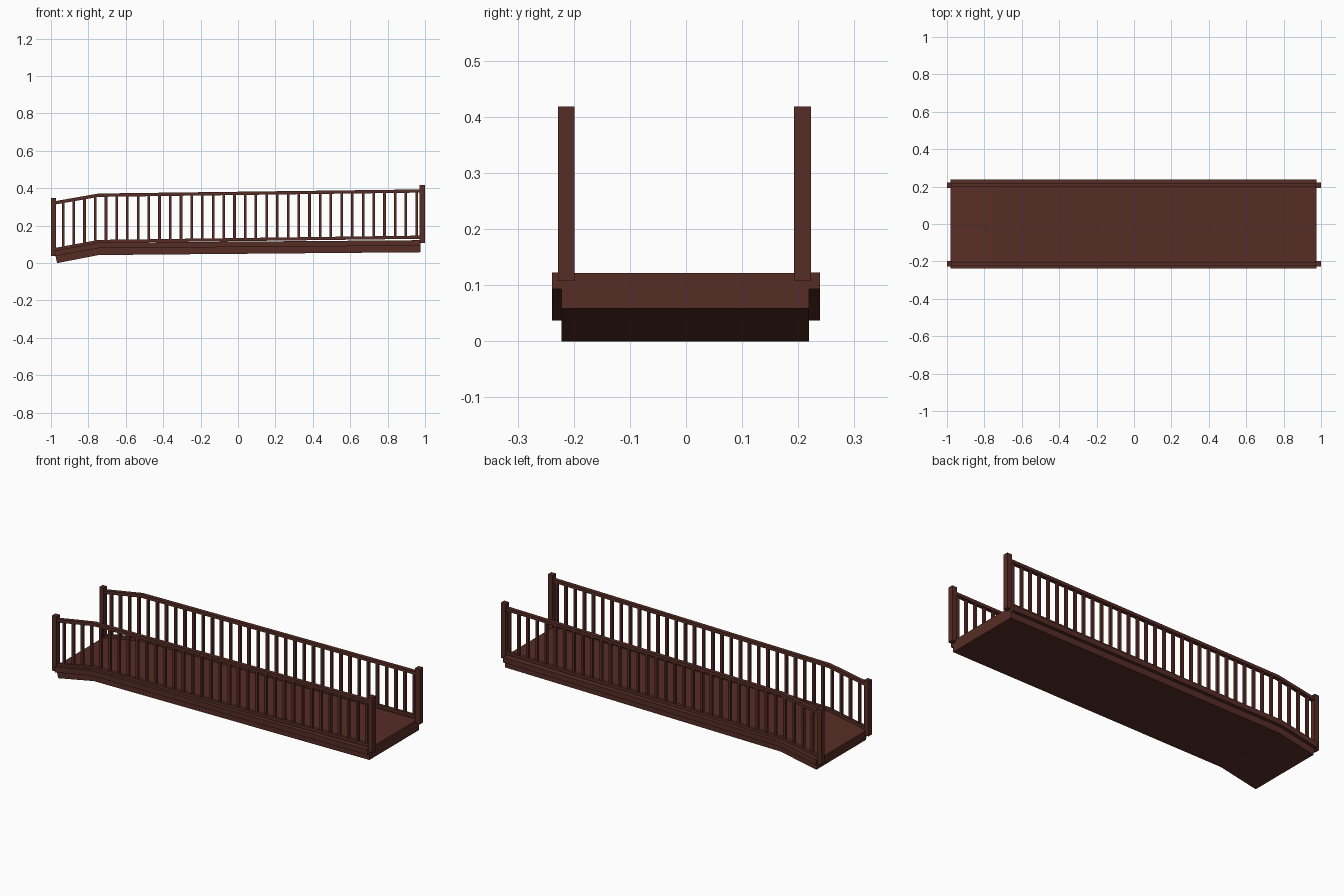
import bpy

if "Cube" in bpy.data.objects:
    bpy.data.objects.remove(bpy.data.objects["Cube"])

wood = bpy.data.materials.new("dark red brown wood")
wood.diffuse_color = (0.095, 0.026, 0.019, 1)
wood.use_nodes = True
wood.node_tree.nodes["Principled BSDF"].inputs["Base Color"].default_value = wood.diffuse_color


def mesh_object(name, verts, faces):
    me = bpy.data.meshes.new(name)
    me.from_pydata(verts, [], faces)
    me.materials.append(wood)
    ob = bpy.data.objects.new(name, me)
    bpy.context.collection.objects.link(ob)
    return ob


def extrude_profile(name, bottom, top, y0, y1):
    """Side profile (x, z) given by a bottom and a top line, extruded along y."""
    n = len(bottom)
    verts = [(x, y, z) for y in (y0, y1) for x, z in bottom + top]
    k = 2 * n
    faces = []
    for i in range(n - 1):
        faces += [(i, i + 1, n + i + 1, n + i),
                  (k + i, k + n + i, k + n + i + 1, k + i + 1),
                  (i, k + i, k + i + 1, i + 1),
                  (n + i, n + i + 1, k + n + i + 1, k + n + i)]
    faces += [(0, n, k + n, k), (n - 1, k + n - 1, k + k - 1, k - 1)]
    return mesh_object(name, verts, faces)


def box(name, x0, x1, y0, y1, z0, z1):
    return extrude_profile(name, [(x0, z0), (x1, z0)], [(x0, z1), (x1, z1)], y0, y1)


def line_z(pts, x):
    """Height of a three-point line at x."""
    a, b, c = pts
    p, q = (a, b) if x < b[0] else (b, c)
    return p[1] + (q[1] - p[1]) * (x - p[0]) / (q[0] - p[0])


# sloping deck with a bend near the left end
extrude_profile("deck", [(-0.967, 0.0), (-0.745, 0.043), (0.975, 0.058)],
                [(-0.982, 0.064), (-0.75, 0.107), (0.975, 0.122)], -0.2215, 0.2195)

low_bot = [(-0.985, 0.063), (-0.745, 0.108), (0.985, 0.130)]
low_top = [(-0.985, 0.080), (-0.745, 0.124), (0.985, 0.147)]
top_bot = [(-0.985, 0.312), (-0.745, 0.354), (0.985, 0.377)]
top_top = [(-0.985, 0.330), (-0.745, 0.372), (0.985, 0.394)]
COUNT = 34

for side, yc, edge in (("front", -0.2135, -0.239), ("back", 0.2075, 0.2385)):
    # edge beam along the deck
    inner = 0.205 if edge > 0 else -0.205
    extrude_profile(side + "_edge_beam",
                    [(-0.975, 0.037), (-0.745, 0.080), (0.975, 0.093)],
                    [(-0.982, 0.066), (-0.75, 0.109), (0.975, 0.1225)],
                    min(inner, edge), max(inner, edge))
    # rails
    extrude_profile(side + "_bottom_rail", low_bot, low_top, yc - 0.009, yc + 0.009)
    extrude_profile(side + "_top_rail", top_bot, top_top, yc - 0.011, yc + 0.011)
    # end posts
    box(side + "_left_post", -1.0, -0.973, yc - 0.015, yc + 0.015, 0.037, 0.348)
    box(side + "_right_post", 0.971, 1.0, yc - 0.015, yc + 0.015, 0.107, 0.418)
    # balusters
    for i in range(COUNT):
        x = -0.935 + i * 1.89 / (COUNT - 1)
        box(f"{side}_baluster_{i + 1}", x - 0.007, x + 0.007, yc - 0.007, yc + 0.007,
            line_z(low_bot, x) + 0.008, line_z(top_bot, x) + 0.008)
